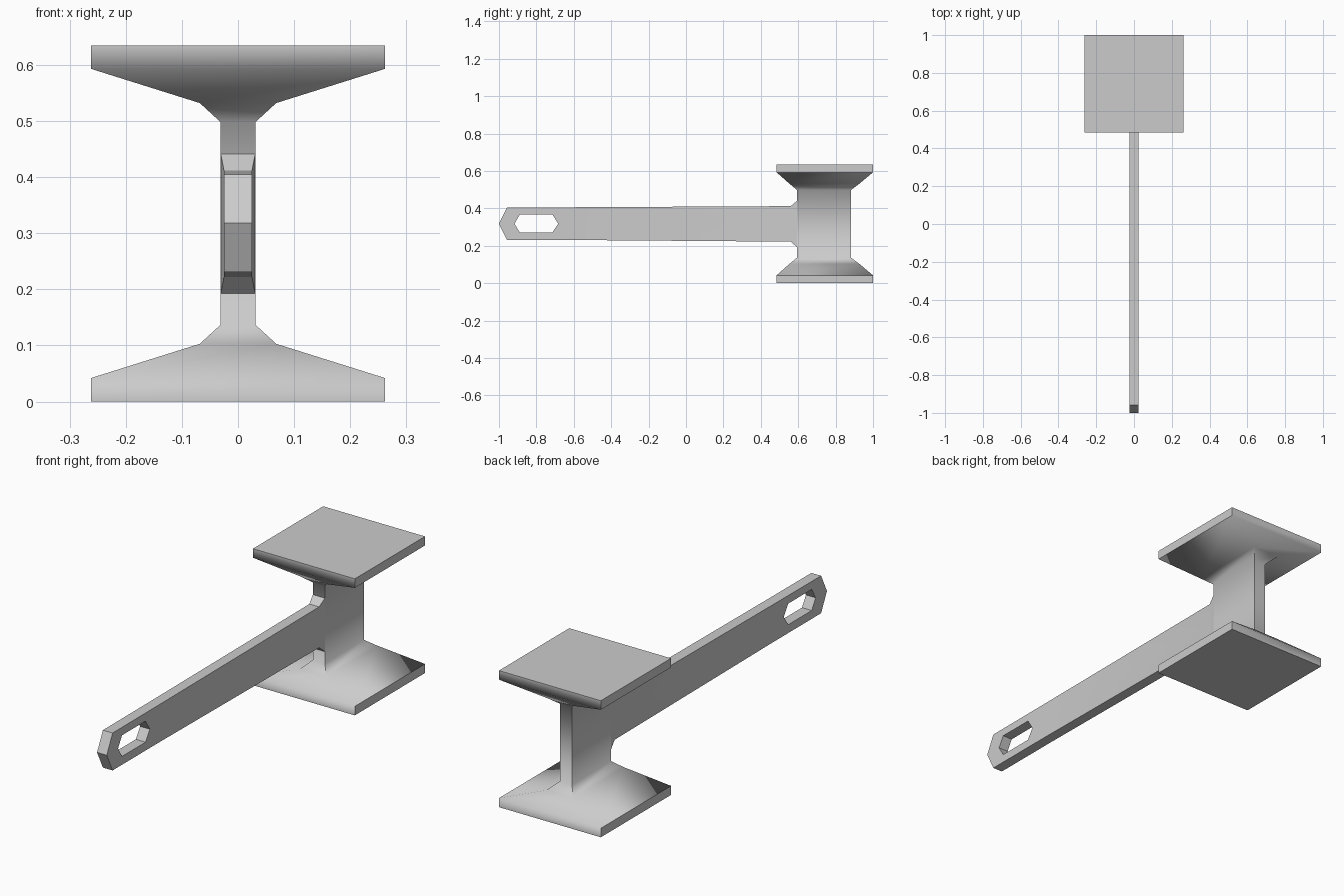
import bpy
import bmesh
from math import radians

cube = bpy.data.objects.get("Cube")
if cube:
    bpy.data.objects.remove(cube, do_unlink=True)

steel = bpy.data.materials.new("plain grey")
steel.use_nodes = True
GREY = (0.6, 0.6, 0.6, 1)
steel.diffuse_color = GREY
steel.node_tree.nodes["Principled BSDF"].inputs["Base Color"].default_value = GREY


def finish(name, bm, angle):
    bmesh.ops.recalc_face_normals(bm, faces=bm.faces)
    mesh = bpy.data.meshes.new(name)
    bm.to_mesh(mesh)
    bm.free()
    obj = bpy.data.objects.new(name, mesh)
    bpy.context.collection.objects.link(obj)
    mesh.materials.append(steel)
    bpy.ops.object.select_all(action="DESELECT")
    obj.select_set(True)
    bpy.context.view_layer.objects.active = obj
    bpy.ops.object.shade_smooth_by_angle(angle=radians(angle))


def bridge(bm, ring_a, ring_b):
    n = len(ring_a)
    for i in range(n):
        j = (i + 1) % n
        bm.faces.new((ring_a[i], ring_a[j], ring_b[j], ring_b[i]))


# Head: rectangular sections (z, half width, front y, back y), mirrored in height
HEIGHT = 0.635
lower = [(0, 0.262, 0.484, 1), (0.042, 0.262, 0.484, 1),
         (0.103, 0.068, 0.553, 0.927), (0.137, 0.031, 0.594, 0.882)]
upper = [(HEIGHT - z, w, a, b) for z, w, a, b in reversed(lower)]
bm = bmesh.new()
rings = [[bm.verts.new(p) for p in ((-w, a, z), (w, a, z), (w, b, z), (-w, b, z))]
         for z, w, a, b in lower + upper]
for a, b in zip(rings, rings[1:]):
    bridge(bm, a, b)
bm.faces.new(rings[0])
bm.faces.new(rings[-1])
finish("hammer_head", bm, 53)

# Handle: pointed end around a six-sided hanging hole, flaring into the head
MID = 0.318
tip = [(-1, MID), (-0.957, 0.405), (-0.6, 0.406),
       (-0.6, MID), (-0.6, 0.231), (-0.957, 0.231)]
hole = [(-0.917, MID), (-0.888, 0.368), (-0.715, 0.368),
        (-0.683, MID), (-0.715, 0.27), (-0.888, 0.27)]
shaft = [(0.56, 0.412), (0.56, MID), (0.56, 0.222)]
flare = [(0.596, 0.443), (0.596, MID), (0.596, 0.191)]

bm = bmesh.new()
sides = []
for s in (-1, 1):
    def layer(points, half):
        return [bm.verts.new((s * half, y, z)) for y, z in points]
    t, h = layer(tip, 0.025), layer(hole, 0.025)
    m, f = layer(shaft, 0.025), layer(flare, 0.031)
    bridge(bm, t, h)
    for a, b in ((t[2:5], m), (m, f)):
        for i in (0, 1):
            bm.faces.new((a[i], a[i + 1], b[i + 1], b[i]))
    sides.append(([t[4], t[5], t[0], t[1], t[2], m[0], f[0], f[1], f[2], m[2]], h))
for left, right in zip(*sides):
    bridge(bm, left, right)
finish("handle", bm, 30)
